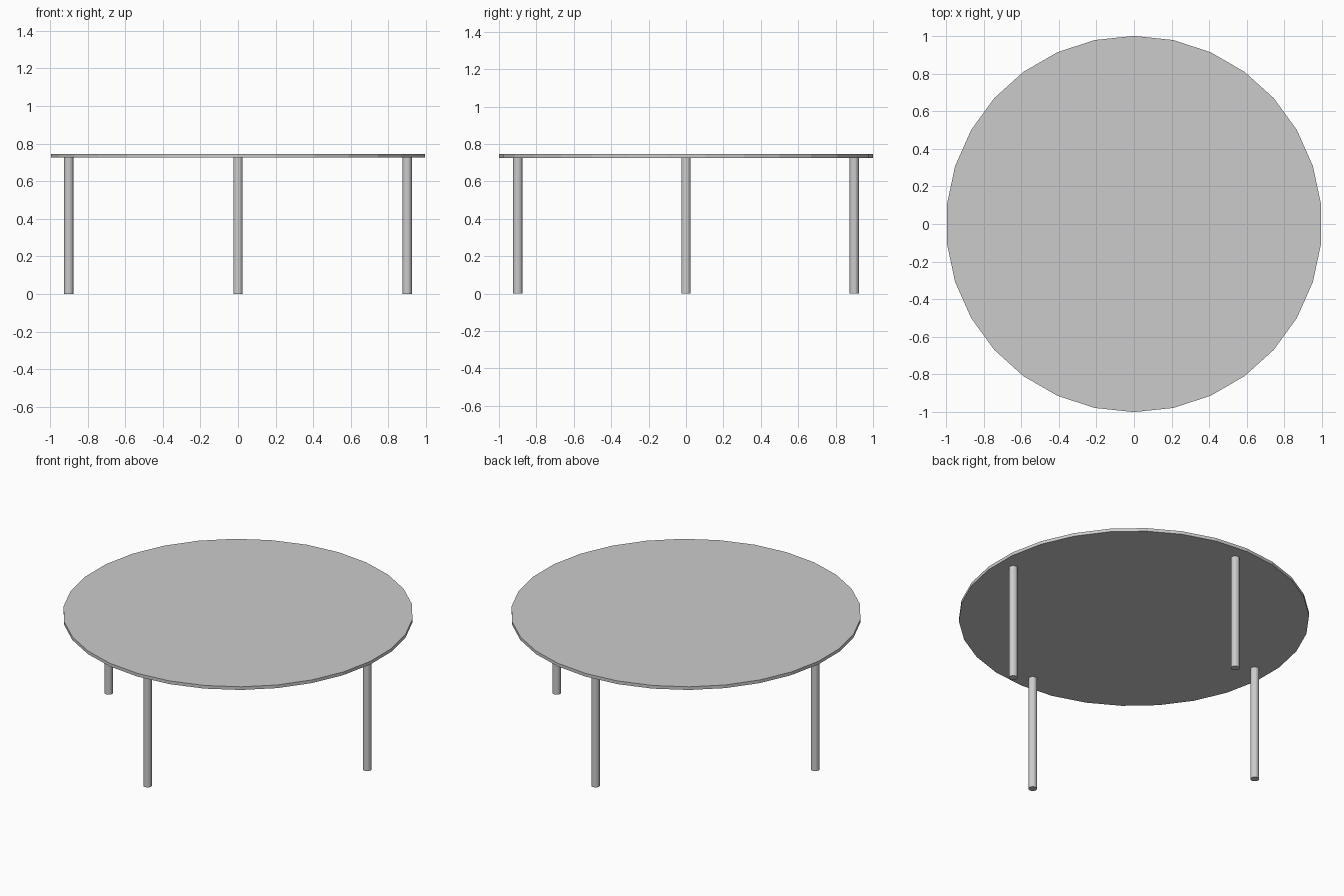
import bpy, math

if "Cube" in bpy.data.objects:
    bpy.data.objects.remove(bpy.data.objects["Cube"])

TOP_Z, THICK, LEG_R, LEG_POS = 0.745, 0.02, 0.025, 0.9

# One light grey for the whole table
grey = bpy.data.materials.new("light grey")
grey.diffuse_color = (0.6, 0.6, 0.6, 1)
grey.use_nodes = True
grey.node_tree.nodes["Principled BSDF"].inputs["Base Color"].default_value = grey.diffuse_color


def cylinder(name, sides, radius, z0, z1, x=0, y=0):
    bpy.ops.mesh.primitive_cylinder_add(
        vertices=sides, radius=radius, depth=z1 - z0, location=(x, y, (z0 + z1) / 2))
    ob = bpy.context.object
    ob.name = name
    ob.data.materials.append(grey)
    return ob


# Thin 30-sided round top, with corners on the y axis
cylinder("table_top", 30, 1.0, TOP_Z - THICK, TOP_Z)

# Four straight round legs on the axes
for name, angle in (("right_leg", 0), ("back_leg", 90), ("left_leg", 180), ("front_leg", 270)):
    a = math.radians(angle)
    cylinder(name, 16, LEG_R, 0, TOP_Z - THICK, LEG_POS * math.cos(a), LEG_POS * math.sin(a))
